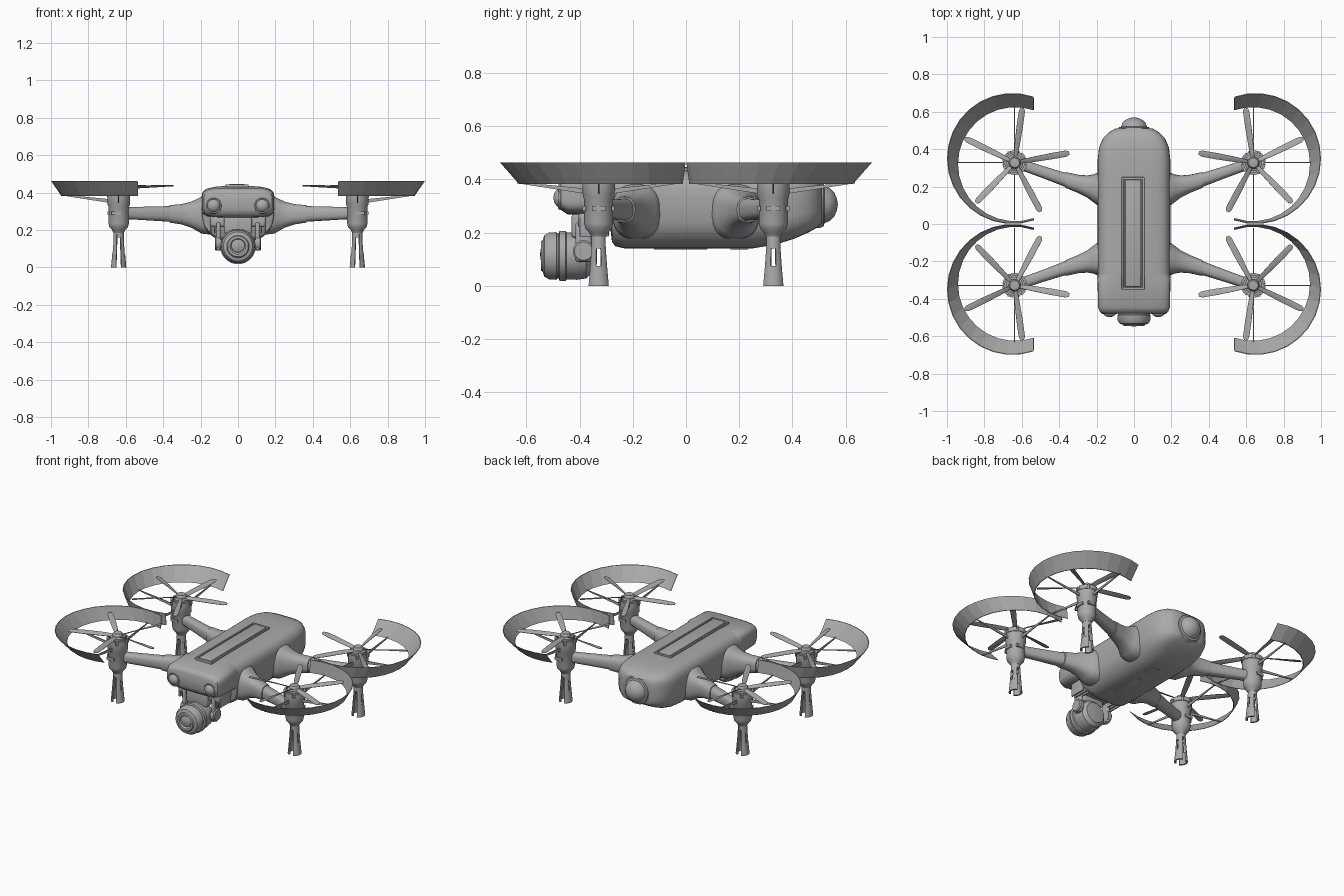
import bpy, bmesh
from math import cos, sin, pi, radians
from mathutils import Vector, Matrix

cube = bpy.data.objects.get("Cube")
if cube:
    bpy.data.objects.remove(cube, do_unlink=True)

grey = bpy.data.materials.new("plain grey")
grey.use_nodes = True
SHADE = (0.4, 0.4, 0.4, 1)
grey.diffuse_color = SHADE
grey.node_tree.nodes["Principled BSDF"].inputs["Base Color"].default_value = SHADE


def finish(name, bm, smooth=35):
    bmesh.ops.recalc_face_normals(bm, faces=bm.faces)
    me = bpy.data.meshes.new(name)
    bm.to_mesh(me)
    bm.free()
    me.materials.append(grey)
    ob = bpy.data.objects.new(name, me)
    bpy.context.collection.objects.link(ob)
    if smooth:
        bpy.ops.object.select_all(action='DESELECT')
        ob.select_set(True)
        bpy.context.view_layer.objects.active = ob
        bpy.ops.object.shade_smooth_by_angle(angle=radians(smooth))
    return ob


def loft(bm, rings):
    """Skin a list of closed point rings and cap both ends."""
    loops = [[bm.verts.new(p) for p in ring] for ring in rings]
    n = len(loops[0])
    for a, b in zip(loops, loops[1:]):
        for i in range(n):
            j = (i + 1) % n
            bm.faces.new((a[i], a[j], b[j], b[i]))
    bm.faces.new(loops[0])
    bm.faces.new(loops[-1])


def oval(n, rx, ry, power=2):
    pts = []
    for i in range(n):
        a = 2 * pi * (i + .5) / n
        c, s = cos(a), sin(a)
        e = 2 / power
        pts.append((rx * abs(c) ** e * (1 if c > 0 else -1),
                    ry * abs(s) ** e * (1 if s > 0 else -1)))
    return pts


def lathe(bm, profile, centre, axis='Z', n=24):
    """Turn (radius, distance) pairs round an axis through centre."""
    place = {'Z': lambda u, v, d: (u, v, d), 'Y': lambda u, v, d: (u, d, v),
             'X': lambda u, v, d: (d, u, v)}[axis]
    loft(bm, [[Vector(centre) + Vector(place(u, v, d)) for u, v in oval(n, r, r)]
              for r, d in profile])


def sweep(bm, profile, centre, a0, a1, n):
    """Sweep a closed (radius, z, dx, dy) outline through an arc in degrees."""
    rings = []
    for i in range(n + 1):
        a = radians(a0 + (a1 - a0) * i / n)
        rings.append([(centre[0] + p[2] + p[0] * cos(a),
                       centre[1] + p[3] + p[0] * sin(a), p[1]) for p in profile])
    loft(bm, rings)


def band(r0, z0, r1, z1, wall):
    return [(r0, z0, 0, 0), (r1, z1, 0, 0), (r1 - wall, z1, 0, 0), (r0 - wall, z0, 0, 0)]


def box(bm, centre, size, rot=Matrix()):
    bmesh.ops.create_cube(bm, size=1, matrix=Matrix.Translation(centre) @ rot
                          @ Matrix.Diagonal((*size, 1)))


def rounded_box(name, centre, size, bevel, rot=Matrix()):
    bm = bmesh.new()
    box(bm, centre, size, rot)
    bmesh.ops.bevel(bm, geom=bm.edges[:], offset=bevel, segments=3, affect='EDGES', profile=.5)
    return finish(name, bm)


# Fuselage: sections of (y, half width, bottom, top), narrower toward the belly
sections = [(-.478, .165, .31, .395), (-.47, .183, .285, .412), (-.445, .193, .268, .425),
            (-.29, .195, .262, .432), (-.278, .195, .165, .433), (-.265, .195, .148, .434),
            (-.23, .195, .14, .435), (.25, .195, .14, .435), (.34, .195, .155, .435),
            (.41, .187, .178, .43), (.46, .165, .2, .422), (.49, .135, .217, .41),
            (.51, .1, .235, .39)]
rings = []
for y, hw, lo, hi in sections:
    ring = []
    for u, v in oval(40, hw, (hi - lo) / 2, 4.5):
        z = (lo + hi) / 2 + v
        ring.append((u * (1 - .3 * (max(0, .3 - z) / .16) ** 2), y, z))
    rings.append(ring)
bm = bmesh.new()
loft(bm, rings)
finish("fuselage", bm, 40)

# Rear dome
bm = bmesh.new()
lathe(bm, [(.088, -.06), (.088, .0), (.082, .012), (.07, .015), (.062, .035),
           (.045, .052), (.022, .062), (.004, .065)], (0, .505, .305), 'Y', 32)
finish("rear_dome", bm)

# Long raised panel on the back, with a frame round it
rounded_box("top_panel", (-.005, -.05, .436), (.085, .57, .02), .006)
for s in (-1, 1):
    rounded_box("panel_side_frame", (-.005 + s * .055, -.05, .435), (.012, .6, .018), .003)
    rounded_box("panel_end_frame", (-.005, -.05 + s * .294, .435), (.12, .012, .018), .003)

# Belly panels
rounded_box("belly_slot", (.03, -.02, .14), (.045, .2, .008), .002)
rounded_box("belly_sensor", (.03, .2, .141), (.06, .07, .008), .002)

# Headlamp eyes
for s in (-1, 1):
    bm = bmesh.new()
    lathe(bm, [(.046, .04), (.046, -.004), (.04, -.01), (.034, -.008), (.032, -.014),
               (.02, -.024), (.003, -.028)], (s * .13, -.47, .33), 'Y')
    finish("front_lamp", bm)

# Camera mount, yoke and camera
rounded_box("camera_mount", (0, -.34, .245), (.3, .13, .06), .015)
for s in (-1, 1):
    for k in range(3):
        box_x = s * (.1 + .022 * k)
        rounded_box("mount_rib", (box_x, -.345, .22), (.01, .11, .07), .003)
    rounded_box("yoke_arm", (s * .105, -.385, .165), (.022, .06, .15), .01)
    bm = bmesh.new()
    lathe(bm, [(.04, -.014), (.04, .01), (.034, .016), (.003, .016)] if s > 0 else
          [(.003, -.016), (.034, -.016), (.04, -.01), (.04, .014)], (s * .108, -.385, .13), 'X')
    finish("yoke_pivot", bm)
rounded_box("yoke_neck", (0, -.4, .225), (.15, .06, .09), .012)
bm = bmesh.new()
lathe(bm, [(.03, -.533), (.042, -.545), (.055, -.545), (.06, -.538), (.078, -.532),
           (.088, -.515), (.09, -.487), (.085, -.484), (.085, -.478), (.095, -.475),
           (.095, -.452), (.088, -.448), (.09, -.41), (.085, -.375), (.065, -.355),
           (.01, -.35)], (0, 0, .112), 'Y', 32)
finish("camera", bm)
bm = bmesh.new()
lathe(bm, [(.04, -.53), (.036, -.54), (.02, -.546), (.003, -.548)], (0, 0, .118), 'Y')
finish("camera_lens", bm)

HUB = Vector((.638, .328, 0))


# Parts of one rotor arm, drawn on the left rear and mirrored to the others
def arm(bm):
    spans = [(.15, .185, .095, .105, .28), (.195, .187, .088, .1, .28), (.215, .19, .076, .088, .28),
             (.25, .2, .06, .07, .282), (.3, .215, .049, .055, .284), (.365, .235, .043, .047, .286),
             (.367, .236, .038, .042, .286), (.48, .275, .033, .037, .288),
             (.575, .308, .031, .033, .29), (.62, .322, .031, .033, .29)]
    loft(bm, [[(x, cy + u, cz + v) for u, v in oval(24, hy, hz, 2.6)]
              for x, cy, hy, hz, cz in spans])


def pod(bm):
    lathe(bm, [(.028, .185), (.036, .2), (.05, .215), (.055, .235), (.055, .325), (.06, .335),
               (.062, .385), (.045, .385), (.04, .375), (.022, .375), (.022, .4)], HUB)
    for s in (-1, 1):
        box(bm, HUB + Vector((.012, s * .054, .29)), (.05, .012, .018))
    box(bm, HUB + Vector((.054, 0, .29)), (.012, .05, .018))


def leg(bm):
    lathe(bm, [(.027, .16), (.027, .2)], HUB, n=16)
    for side in (0, 180):
        sweep(bm, band(.034, .075, .041, 0, .01), HUB, side - 68, side + 68, 8)
        sweep(bm, band(.027, .19, .029, .14, .01), HUB, side - 68, side + 68, 8)
        for s in (-1, 1):
            sweep(bm, band(.029, .14, .034, .075, .01), HUB, side + s * 18, side + s * 68, 4)


def rotor_hub(bm):
    lathe(bm, [(.045, .395), (.045, .42), (.032, .425), (.032, .435), (.025, .445),
               (.003, .447)], HUB)
    for k in range(6):
        sweep(bm, band(.066, .385, .066, .412, .014), HUB, 60 * k + 6, 60 * k + 54, 4)


def blades(bm):
    for k in range(5):
        a = radians(170 + 72 * k)
        spin = Matrix.Translation(HUB + Vector((0, 0, .425))) @ Matrix.Rotation(a, 4, 'Z')
        rings = []
        for d, w, pitch, rise in ((.03, .012, 30, 0), (.09, .016, 25, .004),
                                  (.2, .019, 16, .009), (.28, .018, 10, .012), (.297, .009, 10, .012)):
            tilt = Matrix.Rotation(radians(-pitch), 4, 'X')
            rings.append([spin @ (Vector((d, 0, rise)) + tilt @ Vector((0, u, v)))
                          for u, v in oval(8, w, .003)])
        loft(bm, rings)


def guard(bm):
    # The open side of the guard faces the fuselage; it leans outward at the top
    outline = [(.35, .463, .012, .022), (.309, .383, -.002, -.008),
               (.305, .383, -.002, -.008), (.346, .463, .012, .022)]
    sweep(bm, outline, HUB, -109, 109, 18)


def guard_struts(bm):
    for a in (0, 90, -90):
        turn = Matrix.Translation(HUB) @ Matrix.Rotation(radians(a), 4, 'Z')
        loft(bm, [[turn @ Vector((d, u, z + v)) for u, v in oval(4, .004, h)]
                  for d, z, h in ((.05, .355, .014), (.307, .388, .004))])


PARTS = [("arm", arm, 40), ("motor_pod", pod, 35), ("landing_leg", leg, 35),
         ("rotor_hub", rotor_hub, 35), ("rotor_blades", blades, 40),
         ("rotor_guard", guard, 0), ("guard_struts", guard_struts, 0)]
for sx, side in ((1, "left"), (-1, "right")):
    for sy, end in ((1, "rear"), (-1, "front")):
        for name, build, smooth in PARTS:
            bm = bmesh.new()
            build(bm)
            bmesh.ops.transform(bm, matrix=Matrix.Diagonal((sx, sy, 1, 1)), verts=bm.verts)
            finish(f"{end}_{side}_{name}", bm, smooth)
